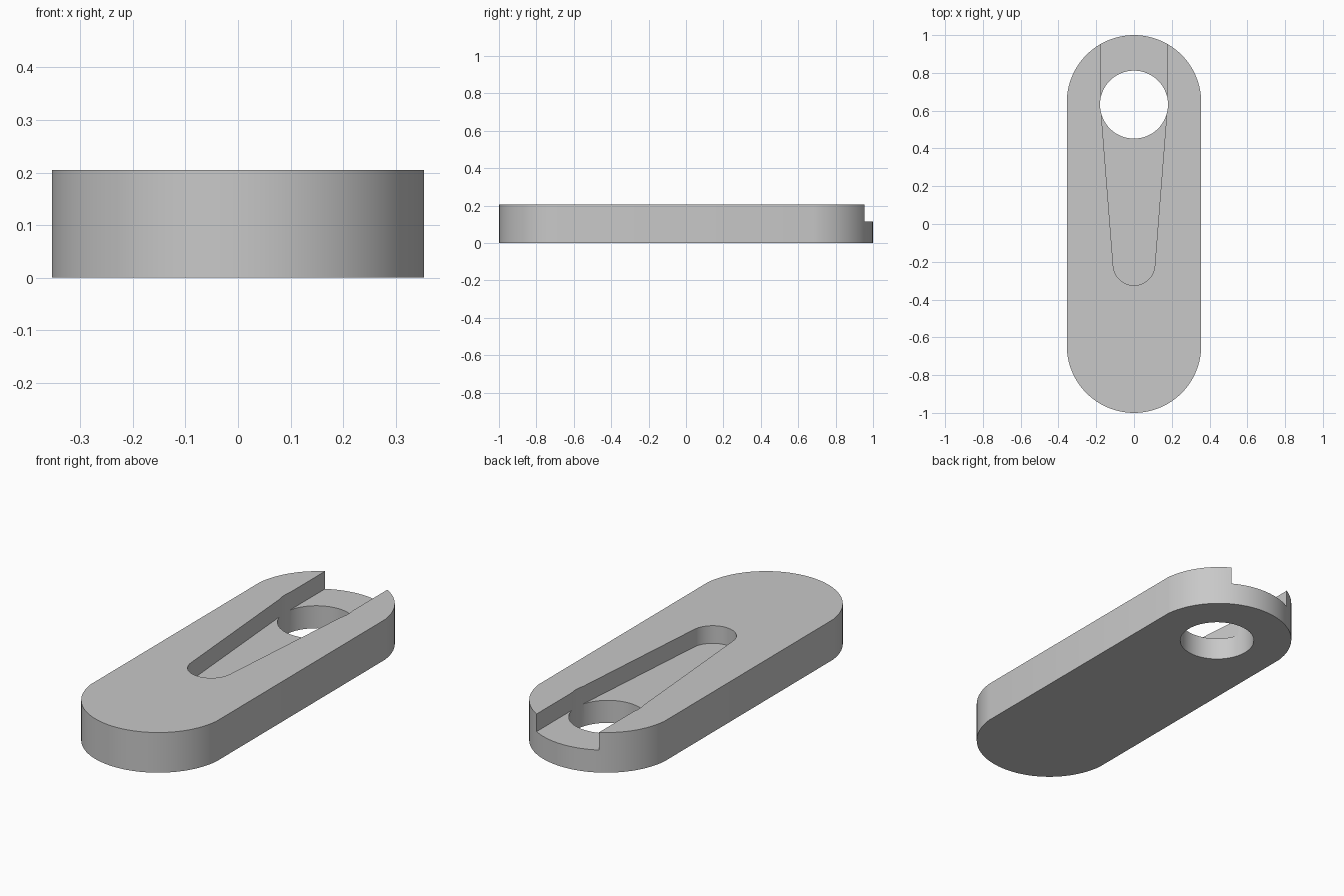
import bpy, bmesh, math

if "Cube" in bpy.data.objects:
    bpy.data.objects.remove(bpy.data.objects["Cube"])

WIDTH, HEIGHT, FLOOR = 0.354, 0.205, 0.115   # half width, thickness, channel floor
HOLE_Y, HOLE_R = 0.632, 0.18

grey = bpy.data.materials.new("light grey")
grey.diffuse_color = (0.58, 0.58, 0.58, 1)
grey.use_nodes = True
grey.node_tree.nodes["Principled BSDF"].inputs["Base Color"].default_value = grey.diffuse_color


def arc(cy, r, start, end, steps):
    return [(r * math.cos(start + (end - start) * i / steps),
             cy + r * math.sin(start + (end - start) * i / steps))
            for i in range(steps + 1)]


def prism(name, outline, z0, z1):
    bm = bmesh.new()
    face = bm.faces.new([bm.verts.new((x, y, z0)) for x, y in outline])
    top = bmesh.ops.extrude_face_region(bm, geom=[face])["geom"]
    bmesh.ops.translate(bm, vec=(0, 0, z1 - z0),
                        verts=[g for g in top if isinstance(g, bmesh.types.BMVert)])
    bmesh.ops.recalc_face_normals(bm, faces=bm.faces)
    mesh = bpy.data.meshes.new(name)
    bm.to_mesh(mesh)
    bm.free()
    mesh.materials.append(grey)
    obj = bpy.data.objects.new(name, mesh)
    bpy.context.collection.objects.link(obj)
    return obj


# Flat plate with rounded ends, slightly wider than the straight sides
r = 0.356
a = math.acos(WIDTH / r)
body = prism("mounting_plate",
             arc(1 - r, r, a, math.pi - a, 40)
             + arc(r - 1, r, math.pi + a, 2 * math.pi - a, 40), 0, HEIGHT)

# Tapered channel, open at the back, round at the front
t = 0.08
channel = prism("channel_cutter",
                [(0.176, 1.2), (-0.176, 1.2), (-0.176, 0.62)]
                + arc(-0.215, 0.11, math.pi + t, 2 * math.pi - t, 24)
                + [(0.176, 0.62)], FLOOR, HEIGHT + 0.2)

# Round hole through the plate
hole = prism("hole_cutter", arc(HOLE_Y, HOLE_R, 0, 2 * math.pi * 63 / 64, 63),
             -0.2, HEIGHT + 0.2)

bpy.context.view_layer.objects.active = body
body.select_set(True)
for cutter in (channel, hole):
    mod = body.modifiers.new(cutter.name, "BOOLEAN")
    mod.operation, mod.solver, mod.object = "DIFFERENCE", "EXACT", cutter
    bpy.ops.object.modifier_apply(modifier=mod.name)
    bpy.data.objects.remove(cutter)

bpy.ops.object.shade_smooth_by_angle(angle=math.radians(25))
